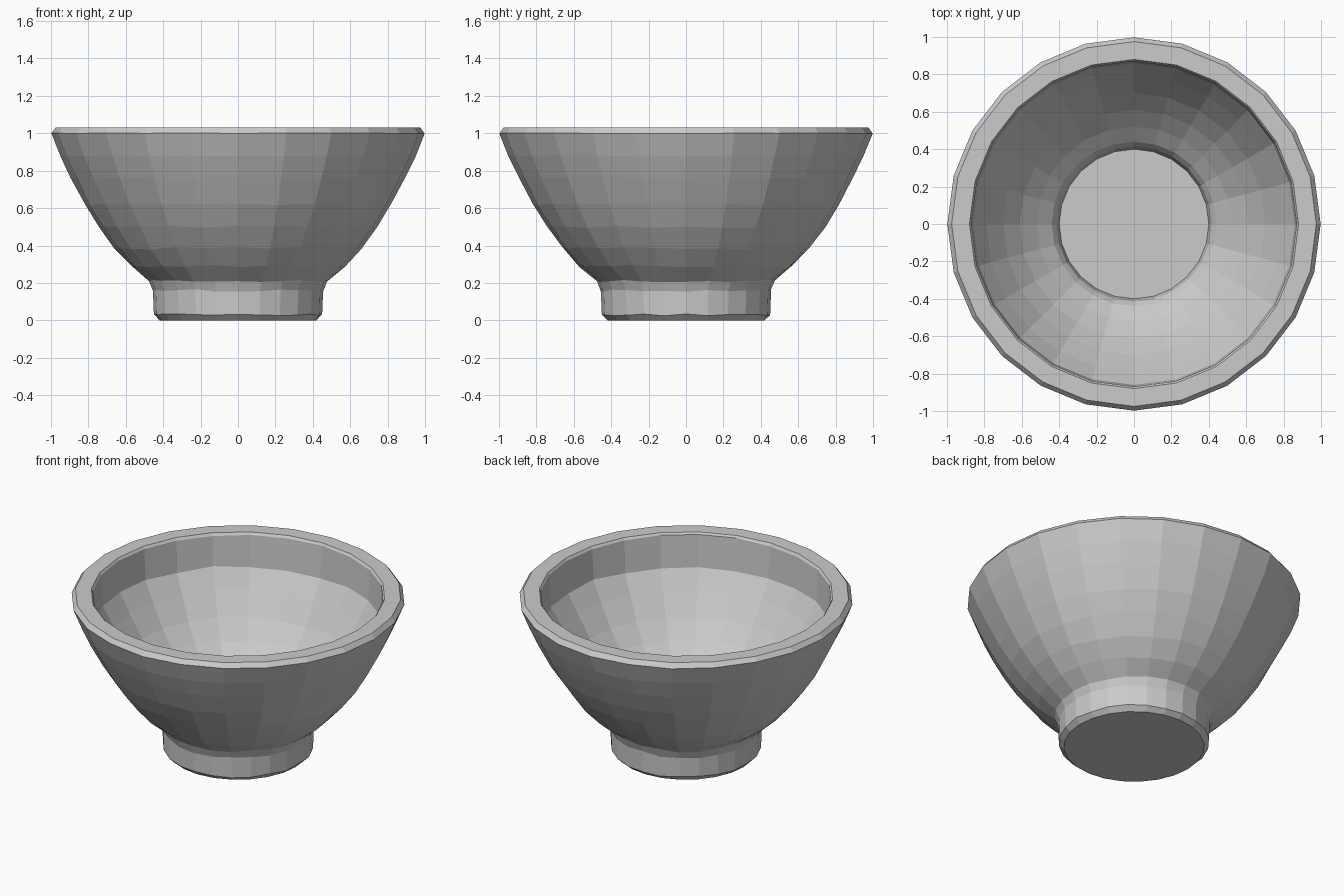
import bpy, bmesh, math, random

if "Cube" in bpy.data.objects:
    bpy.data.objects.remove(bpy.data.objects["Cube"])

random.seed(4)
SIDES = 24

# (radius, height, wobble) from the underside, up the outside, over the rim, down the inside
PROFILE = [
    (0.42, 0.00, 0.000), (0.45, 0.03, 0.004), (0.455, 0.16, 0.005),   # foot
    (0.475, 0.21, 0.004),
    (0.57, 0.29, 0.004), (0.66, 0.385, 0.004), (0.745, 0.50, 0.004),  # outer wall
    (0.82, 0.62, 0.004), (0.895, 0.765, 0.003), (0.95, 0.88, 0.003),
    (0.998, 1.00, 0.002), (0.975, 1.03, 0.000),                       # rim
    (0.88, 1.03, 0.000), (0.87, 1.015, 0.002),
    (0.86, 0.81, 0.006),                                              # inner lip
    (0.79, 0.69, 0.004), (0.70, 0.55, 0.004), (0.61, 0.435, 0.004),   # inner wall
    (0.52, 0.345, 0.004), (0.44, 0.275, 0.003),
    (0.415, 0.24, 0.002), (0.40, 0.17, 0.000),                        # well
]


def make_ring(bm, radius, z, wobble):
    verts = []
    for i in range(SIDES):
        a = 2 * math.pi * i / SIDES
        dz = random.uniform(-wobble, wobble) * 1.5
        verts.append(bm.verts.new((radius * math.cos(a), radius * math.sin(a), z + dz)))
    return verts


# Lathed bowl with slightly uneven, faceted rings
bm = bmesh.new()
rings = [make_ring(bm, *p) for p in PROFILE]
for low, high in zip(rings, rings[1:]):
    for i in range(SIDES):
        j = (i + 1) % SIDES
        bm.faces.new((low[i], low[j], high[j], high[i]))

# Flat underside and flat bottom of the well
bm.faces.new(list(reversed(rings[0])))
bm.faces.new(rings[-1])
bmesh.ops.recalc_face_normals(bm, faces=bm.faces[:])

mesh = bpy.data.meshes.new("bowl")
bm.to_mesh(mesh)
bm.free()
bowl = bpy.data.objects.new("bowl", mesh)
bpy.context.collection.objects.link(bowl)
